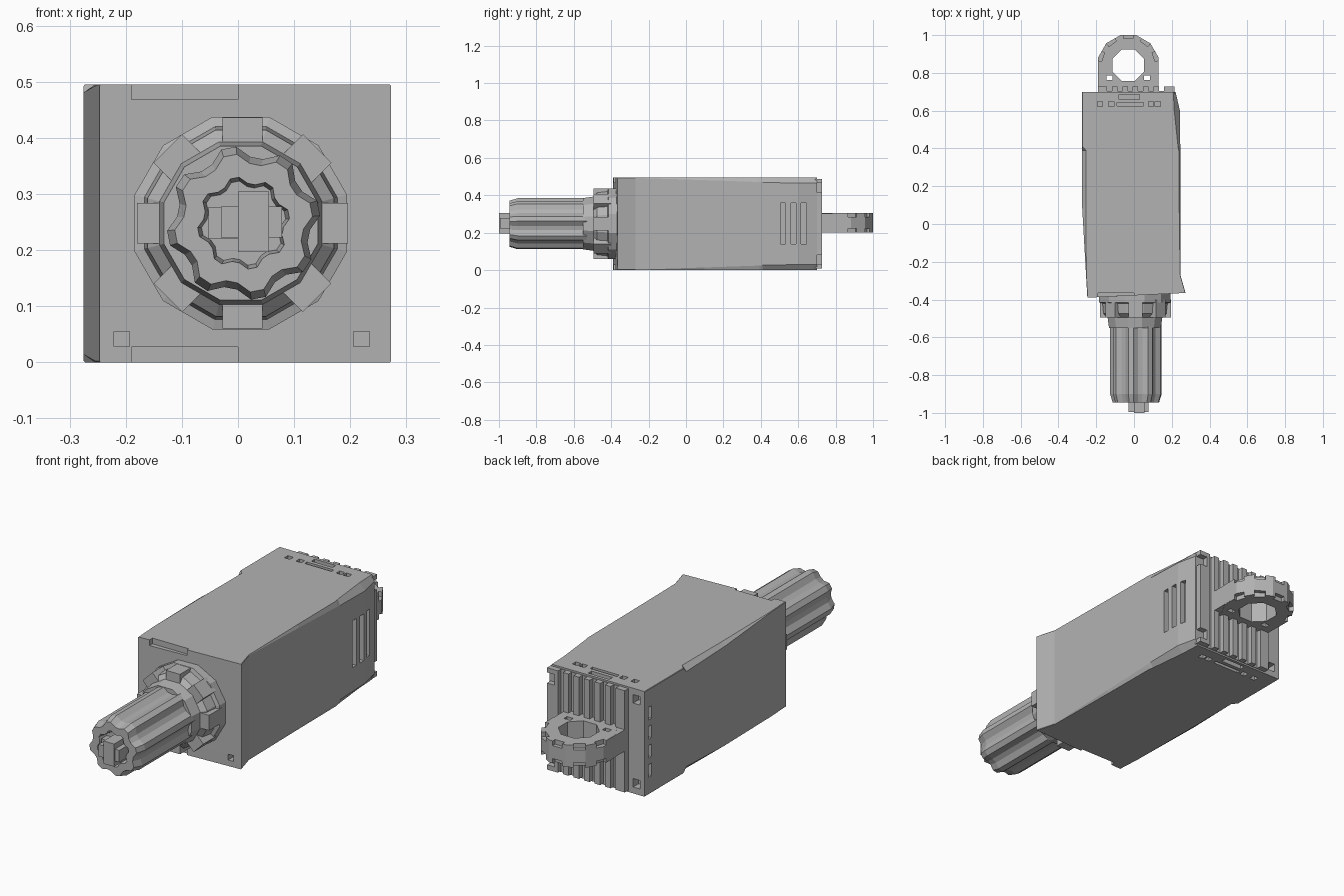
import bpy, bmesh
from math import sin, cos, pi
from mathutils import Matrix

cube = bpy.data.objects.get("Cube")
if cube:
    bpy.data.objects.remove(cube, do_unlink=True)

grey = bpy.data.materials.new("housing grey")
grey.use_nodes = True
grey.diffuse_color = (0.45, 0.45, 0.45, 1)
grey.node_tree.nodes["Principled BSDF"].inputs["Base Color"].default_value = grey.diffuse_color
CZ = 0.248


def finish(name, bm):
    bmesh.ops.recalc_face_normals(bm, faces=bm.faces)
    me = bpy.data.meshes.new(name)
    bm.to_mesh(me)
    bm.free()
    me.materials.append(grey)
    ob = bpy.data.objects.new(name, me)
    bpy.context.collection.objects.link(ob)
    return ob


def loft(name, sections):
    """Skin a row of equal-length point loops and cap both ends."""
    bm = bmesh.new()
    loops = [[bm.verts.new(p) for p in s] for s in sections]
    n = len(loops[0])
    for a, b in zip(loops, loops[1:]):
        for i in range(n):
            j = (i + 1) % n
            bm.faces.new((a[i], a[j], b[j], b[i]))
    bm.faces.new(loops[0])
    bm.faces.new(loops[-1])
    return finish(name, bm)


def box(name, x0, x1, y0, y1, z0, z1):
    return loft(name, [[(x0, y, z0), (x1, y, z0), (x1, y, z1), (x0, y, z1)] for y in (y0, y1)])


def ring(y, radii, cx=0.0):
    """Loop of points around the long axis; radii sets the side count."""
    n = len(radii)
    return [(cx + r * cos(2 * pi * (i + 0.5) / n), y, CZ + r * sin(2 * pi * (i + 0.5) / n))
            for i, r in enumerate(radii)]


def disc(name, x, y, r, z0, z1, n):
    return loft(name, [[(x + rr * cos(2 * pi * (i + 0.5) / n), y + rr * sin(2 * pi * (i + 0.5) / n), z)
                        for i in range(n)] for z, rr in ((z0, r), (z1, r))])


def combine(target, tools, operation="DIFFERENCE"):
    bpy.context.view_layer.objects.active = target
    for t in tools:
        mod = target.modifiers.new("cut", "BOOLEAN")
        mod.operation, mod.solver, mod.object = operation, "EXACT", t
        bpy.ops.object.modifier_apply(modifier=mod.name)
        bpy.data.objects.remove(t, do_unlink=True)


# Main housing: chamfered box whose edges step towards the back
H = 0.495


def housing_section(yl, yr, xl, xr, cl, cr, cz):
    zl = min(cz, cl * 1.2)
    return [(xl + cl, yl, 0), (xr - cr, yr, 0), (xr, yr, cz), (xr, yr, H - cz),
            (xr - cr, yr, H), (xl + cl, yl, H), (xl, yl, H - zl), (xl, yl, zl)]


T = 0.002
body = loft("housing", [housing_section(*s) for s in (
    (-0.39, -0.365, -0.247, 0.273, T, T, T),
    (-0.27, -0.27, -0.254, 0.246, T, T, T),
    (0.1, 0.1, -0.275, 0.245, 0.02, 0.006, 0.014),
    (0.39, 0.39, -0.275, 0.245, 0.022, 0.008, 0.024),
    (0.41, 0.41, -0.275, 0.245, T, 0.012, 0.026),
    (0.6, 0.6, -0.275, 0.243, T, 0.03, 0.03),
    (0.7, 0.7, -0.275, 0.22, T, 0.012, 0.03))])

cuts = []
# Side vents
for y in (0.518, 0.575, 0.63):
    cuts.append(box("vent", 0.215, 0.4, y - 0.014, y + 0.014, 0.14, 0.36))
for z in (0.11, 0.2, 0.29, 0.38):
    cuts.append(box("vent", -0.4, -0.25, 0.65, 0.672, z - 0.03, z + 0.03))
# Small slots in the top and bottom
for z0, z1 in ((-0.1, 0.03), (H - 0.03, 0.6)):
    for x in (-0.18, -0.12, 0.09, 0.125):
        cuts.append(box("slot", x - 0.014, x + 0.014, 0.622, 0.648, z0, z1))
    cuts.append(box("slot", -0.09, 0.05, 0.625, 0.642, z0, z1))
    cuts.append(box("slot", -0.08, 0.03, 0.66, 0.685, z0, z1))
# Screw holes in the front and back corners
for x in (-0.207, 0.22):
    cuts.append(box("hole", x - 0.014, x + 0.014, -0.5, -0.33, 0.028, 0.055))
for z in (0.05, H - 0.05):
    cuts.append(box("hole", -0.25, -0.215, 0.66, 0.8, z - 0.02, z + 0.02))
# Shallow wedges at the top and bottom of the front
for z, dz in ((0, 0.027), (H, -0.027)):
    cuts.append(loft("wedge", [[(-0.19, y, z + dz), (0, y, z + dz), (0, y, z - dz), (-0.19, y, z - dz)]
                               for y in (-0.5, -0.365)]))
combine(body, cuts)

# Back plate with vertical cooling grooves
plate = box("back_plate", -0.19, 0.215, 0.69, 0.727, 0.008, H - 0.008)
cuts = [box("groove", x - 0.013, x + 0.013, 0.703, 0.8, -0.1, 0.6)
        for x in (-0.13, -0.075, -0.02, 0.035, 0.09, 0.145)]
for z in (0.055, H - 0.055):
    cuts.append(box("corner_hole", 0.175, 0.3, 0.7, 0.8, z - 0.025, z + 0.025))
combine(plate, cuts)

# Hanging loop at the back
LX, LY = -0.03, 0.84
loop = disc("hanging_loop", LX, LY, 0.165, 0.2, 0.305, 12)
combine(loop, [box("arms", -0.19, 0.13, 0.7, LY, 0.202, 0.303)], "UNION")
cuts = [disc("eye", LX, LY, 0.09, 0.1, 0.4, 8)]
for x in (-0.13, 0.07):
    cuts.append(box("gap", x - 0.016, x + 0.016, 0.762, 0.785, 0.1, 0.4))
for i in range(5):
    a = pi * (i + 0.5) / 5
    for z in (0.2, 0.305):
        n = box("notch", -0.022, 0.022, -0.025, 0.025, -0.022, 0.022)
        n.data.transform(Matrix.Translation((LX + 0.163 * cos(a), LY + 0.163 * sin(a), z))
                         @ Matrix.Rotation(a, 4, "Z"))
        cuts.append(n)
combine(loop, cuts)

# Stepped collar between the housing and the chuck
loft("collar", [ring(y, [r] * 12, 0.005) for y, r in (
    (-0.36, 0.196), (-0.415, 0.196), (-0.42, 0.178), (-0.475, 0.172),
    (-0.495, 0.15), (-0.55, 0.142))])
# Lugs around the collar
for i in range(8):
    a = 2 * pi * i / 8
    lug = box("collar_lug", 0.13, 0.188, -0.495, -0.4, -0.036, 0.036)
    lug.data.transform(Matrix.Translation((0.008, 0, CZ)) @ Matrix.Rotation(-a, 4, "Y"))

# Fluted chuck with a hollow nose
flutes = [0.137, 0.137, 0.119, 0.119] * 8
loft("chuck", [ring(y, [r * k for r in flutes], 0.01) for y, k in (
    (-0.53, 1.0), (-0.9, 1.0), (-0.945, 0.9), (-0.945, 0.6), (-0.9, 0.55))])

# Jaws and square drive tip
box("drive_tip", 0.0, 0.055, -1.0, -0.88, 0.197, 0.304)
box("side_jaw", -0.03, 0.078, -0.995, -0.88, 0.222, 0.278)
box("rear_jaw", -0.053, 0.0, -0.94, -0.88, 0.22, 0.277)
